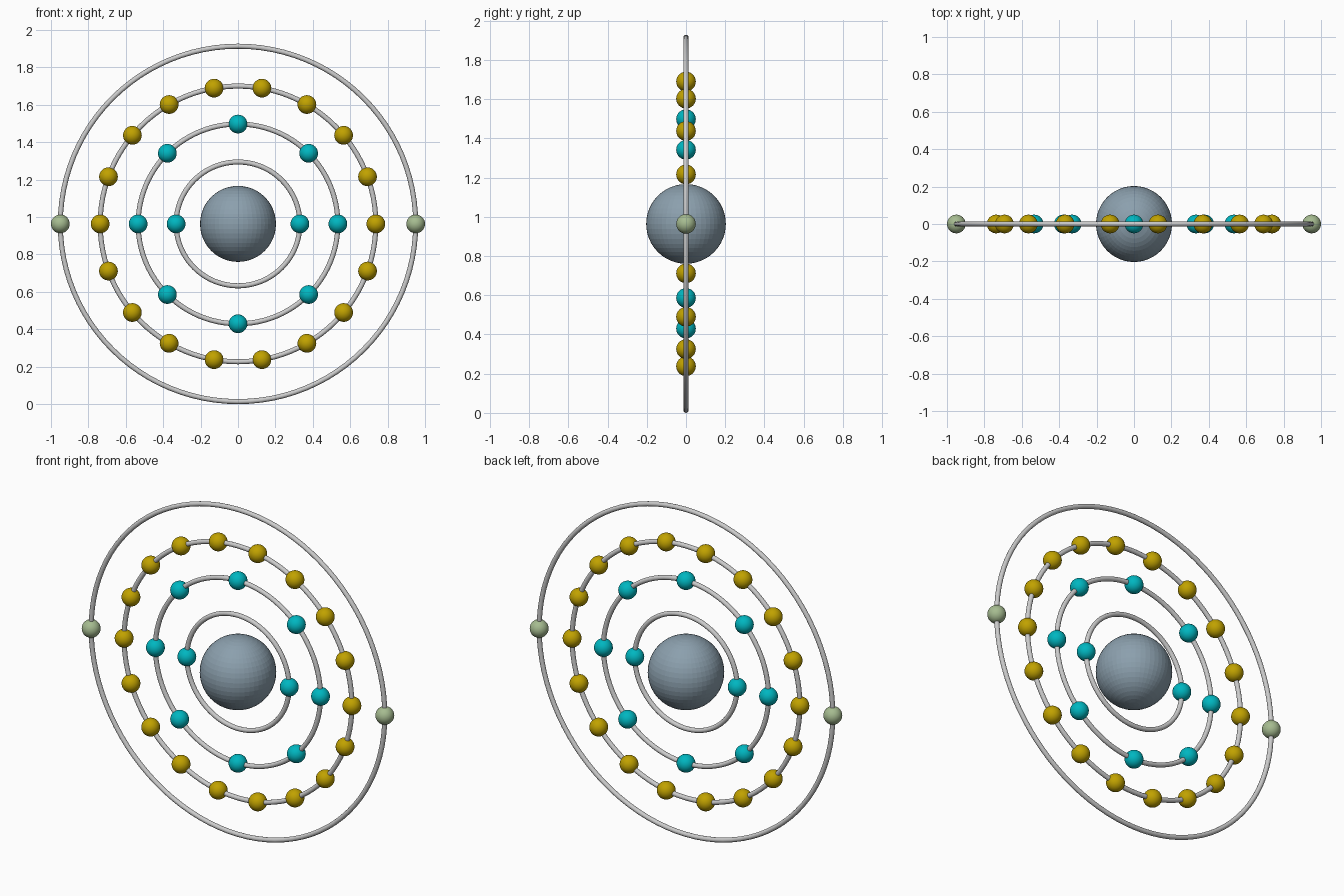
import bpy
from math import cos, sin, tau, pi

if "Cube" in bpy.data.objects:
    bpy.data.objects.remove(bpy.data.objects["Cube"])

TUBE = 0.0135
OUTER = 0.95
CZ = OUTER + TUBE  # outer ring rests on z = 0


def material(name, rgb):
    m = bpy.data.materials.new(name)
    m.diffuse_color = (*rgb, 1)
    m.use_nodes = True
    m.node_tree.nodes["Principled BSDF"].inputs["Base Color"].default_value = m.diffuse_color
    return m


slate = material("slate", (0.26, 0.35, 0.42))
teal = material("teal", (0.0, 0.47, 0.53))
gold = material("gold", (0.53, 0.36, 0.0))
sage = material("sage", (0.38, 0.50, 0.28))


def finish(name, mat=None, smooth=True):
    ob = bpy.context.object
    ob.name = name
    if mat:
        ob.data.materials.append(mat)
    if smooth:
        bpy.ops.object.shade_smooth()
    return ob


def shell(index, radius, count, mat):
    # upright ring with evenly spaced beads, first one on the +x axis
    bpy.ops.mesh.primitive_torus_add(
        major_radius=radius, minor_radius=TUBE, major_segments=96,
        minor_segments=12, location=(0, 0, CZ), rotation=(pi / 2, 0, 0))
    finish(f"shell_ring_{index}")
    for i in range(count):
        a = tau * i / count
        bpy.ops.mesh.primitive_uv_sphere_add(
            segments=32, ring_count=16, radius=0.05,
            location=(radius * cos(a), 0, CZ + radius * sin(a)))
        finish(f"electron_{index}_{i + 1}", mat)


# faceted nucleus
bpy.ops.mesh.primitive_uv_sphere_add(
    segments=48, ring_count=24, radius=0.203, location=(0, 0, CZ))
finish("nucleus", slate, smooth=False)

# electron shells, inside to outside
for n, (radius, count, mat) in enumerate(
        [(0.331, 2, teal), (0.534, 8, teal), (0.737, 18, gold), (OUTER, 2, sage)], 1):
    shell(n, radius, count, mat)
